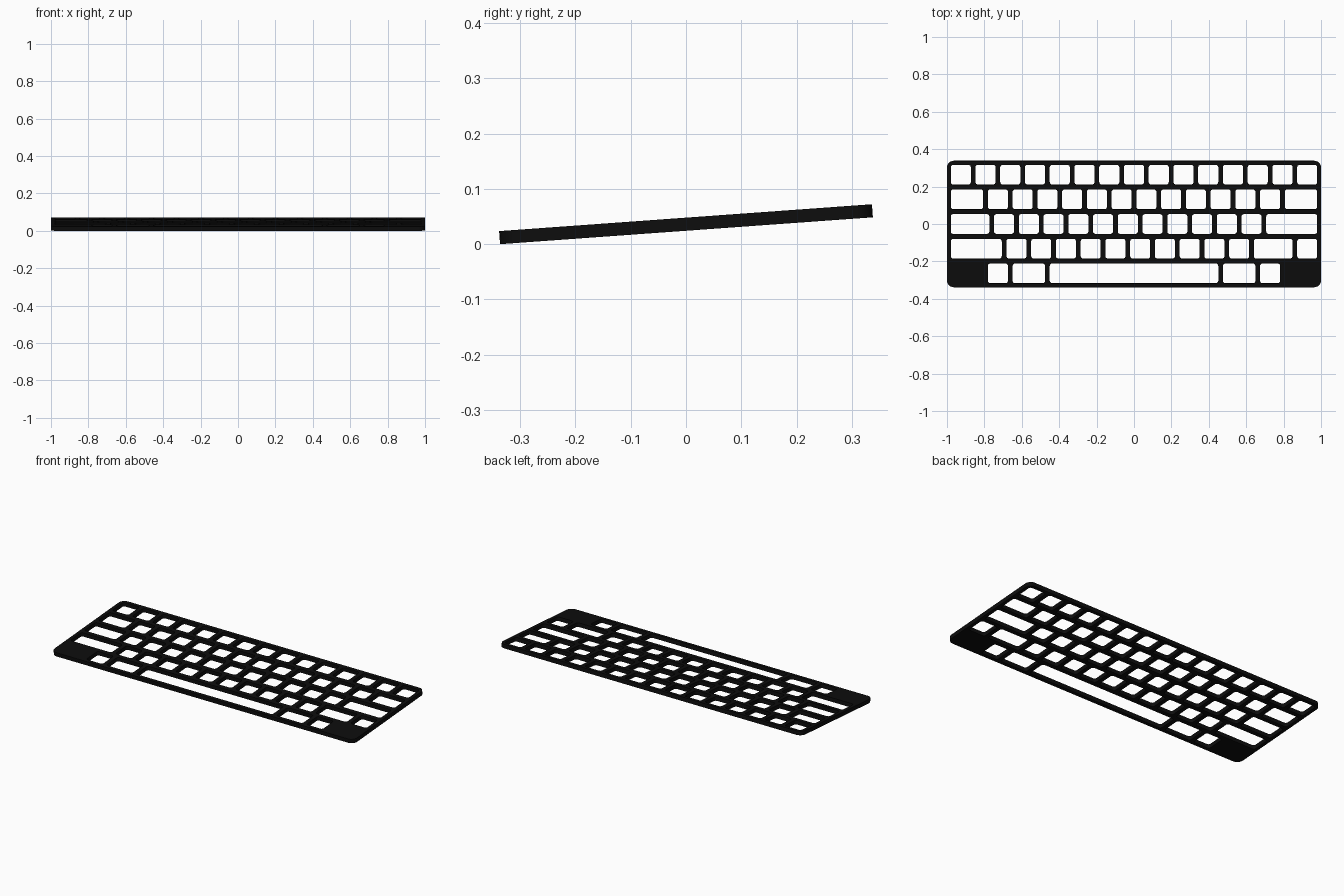
import bpy, bmesh
from math import sin, cos, pi, radians
from mathutils import Matrix

if "Cube" in bpy.data.objects:
    bpy.data.objects.remove(bpy.data.objects["Cube"])

U = 0.1323           # key pitch
INSET = 0.0125       # key hole inset inside its cell
W, D, T = 2.0, 0.6765, 0.0237
TILT = radians(4.12)


def rounded_rect(curve, x0, y0, x1, y1, r, seg):
    """Add a closed rounded rectangle outline to a 2D curve."""
    pts = []
    corners = [(x1 - r, y1 - r), (x0 + r, y1 - r), (x0 + r, y0 + r), (x1 - r, y0 + r)]
    for q, (cx, cy) in enumerate(corners):
        for i in range(seg + 1):
            a = (q + i / seg) * pi / 2
            pts.append((cx + r * cos(a), cy + r * sin(a)))
    sp = curve.splines.new('POLY')
    sp.points.add(len(pts) - 1)
    for p, (x, y) in zip(sp.points, pts):
        p.co = (x, y, 0, 1)
    sp.use_cyclic_u = True


# Plate outline with key holes
curve = bpy.data.curves.new("plate_profile", 'CURVE')
curve.dimensions = '2D'
curve.fill_mode = 'BOTH'
curve.extrude = T / 2
rounded_rect(curve, -W / 2, -D / 2, W / 2, D / 2, 0.036, 6)

# Rows back to front: (start offset, key widths) in key units
rows = [
    (0, [1] * 15),
    (0, [1.5] + [1] * 12 + [1.5]),
    (0, [1.75] + [1] * 11 + [2.25]),
    (0, [2.25] + [1] * 10 + [1.75, 1]),
    (1.5, [1, 1.5, 7, 1.5, 1]),
]
for r, (start, widths) in enumerate(rows):
    x = (start - 7.5) * U
    y = (1.5 - r) * U
    for w in widths:
        rounded_rect(curve, x + INSET, y + INSET, x + w * U - INSET, y + U - INSET, 0.013, 4)
        x += w * U

# Turn the profile into a clean tilted mesh resting on its front edge
profile = bpy.data.objects.new("plate_profile", curve)
bpy.context.collection.objects.link(profile)
dg = bpy.context.evaluated_depsgraph_get()
mesh = bpy.data.meshes.new_from_object(profile.evaluated_get(dg))
bpy.data.objects.remove(profile)

bm = bmesh.new()
bm.from_mesh(mesh)
bmesh.ops.remove_doubles(bm, verts=bm.verts, dist=1e-5)
bmesh.ops.recalc_face_normals(bm, faces=bm.faces)
bmesh.ops.transform(bm, matrix=Matrix.Rotation(TILT, 4, 'X'), verts=bm.verts)
low = min(v.co.z for v in bm.verts)
bmesh.ops.translate(bm, vec=(0, 0, -low), verts=bm.verts)
bm.to_mesh(mesh)
bm.free()

plate = bpy.data.objects.new("keyboard_plate", mesh)
bpy.context.collection.objects.link(plate)

# Black finish
mat = bpy.data.materials.new("black")
mat.diffuse_color = (0.004, 0.004, 0.004, 1)
mat.use_nodes = True
mat.node_tree.nodes["Principled BSDF"].inputs["Base Color"].default_value = mat.diffuse_color
mesh.materials.clear()
mesh.materials.append(mat)

bpy.context.view_layer.objects.active = plate
plate.select_set(True)
bpy.ops.object.shade_smooth_by_angle(angle=radians(30))
